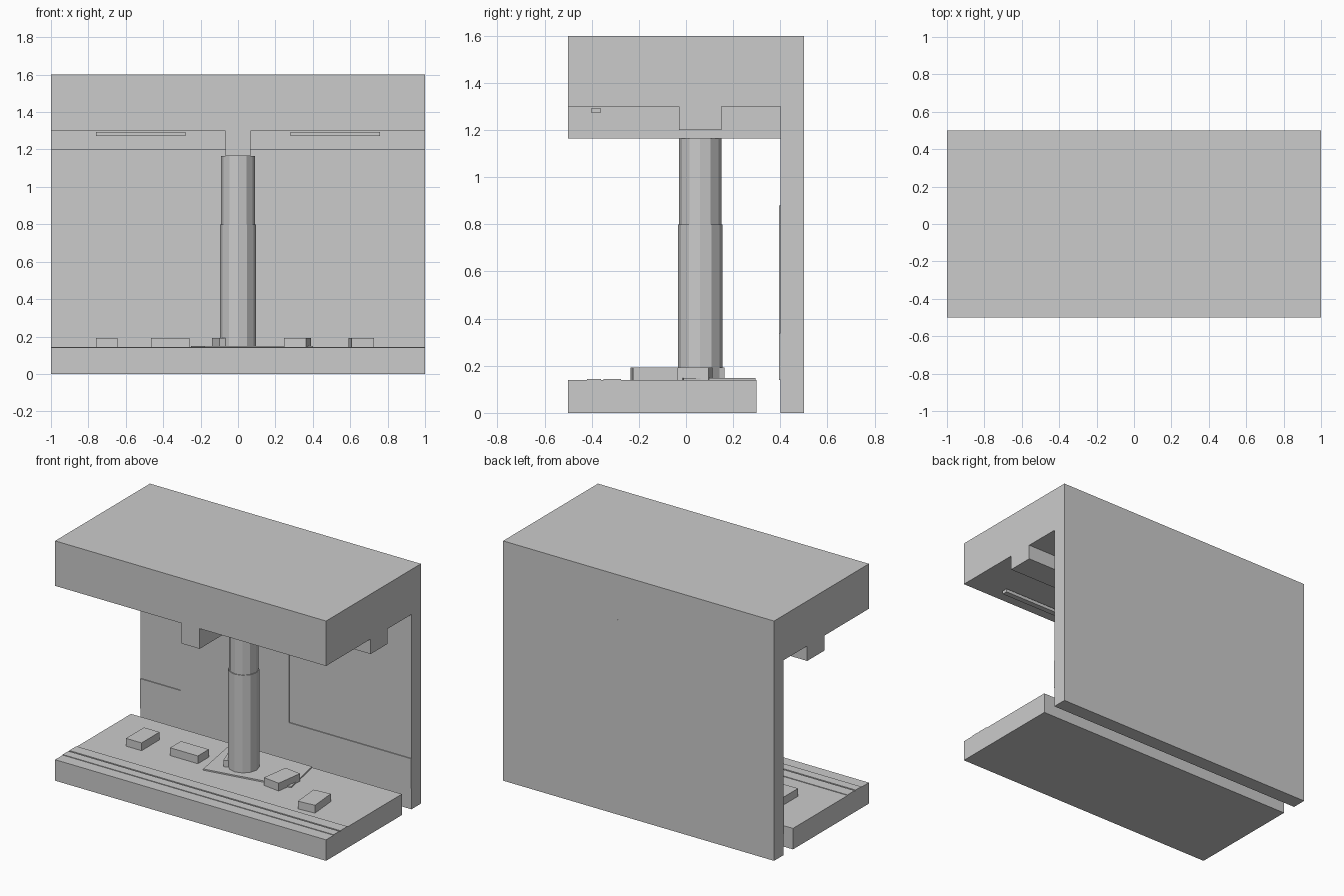
import bpy, bmesh
from math import radians
from mathutils import Matrix, Vector

cube = bpy.data.objects.get("Cube")
if cube:
    bpy.data.objects.remove(cube, do_unlink=True)

grey = bpy.data.materials.new("light_grey")
grey.use_nodes = True
colour = (0.6, 0.6, 0.6, 1)
grey.diffuse_color = colour
grey.node_tree.nodes["Principled BSDF"].inputs["Base Color"].default_value = colour


def finish(name, bm):
    bmesh.ops.recalc_face_normals(bm, faces=bm.faces)
    mesh = bpy.data.meshes.new(name)
    bm.to_mesh(mesh)
    bm.free()
    mesh.materials.append(grey)
    obj = bpy.data.objects.new(name, mesh)
    bpy.context.collection.objects.link(obj)
    return obj


def box(name, x, y, z, turn=0):
    """Box from (min, max) ranges, turned about its own vertical axis."""
    bm = bmesh.new()
    size = Vector((x[1] - x[0], y[1] - y[0], z[1] - z[0]))
    centre = Vector((sum(x), sum(y), sum(z))) / 2
    matrix = (Matrix.Translation(centre) @ Matrix.Rotation(radians(turn), 4, "Z")
              @ Matrix.Diagonal((*size, 1)))
    bmesh.ops.create_cube(bm, size=1, matrix=matrix)
    return finish(name, bm)


def prism(name, outline, depth):
    """Extrude a closed outline of 3D points along a vector."""
    bm = bmesh.new()
    face = bm.faces.new([bm.verts.new(p) for p in outline])
    new = bmesh.ops.extrude_face_region(bm, geom=[face], use_keep_orig=True)["geom"]
    verts = [v for v in new if isinstance(v, bmesh.types.BMVert)]
    bmesh.ops.translate(bm, verts=verts, vec=depth)
    return finish(name, bm)


def column(name, radius, bottom, top):
    bm = bmesh.new()
    bmesh.ops.create_cone(bm, cap_ends=True, segments=12, radius1=radius, radius2=radius,
                          depth=top - bottom,
                          matrix=Matrix.Translation((0, 0.06, (top + bottom) / 2)))
    return finish(name, bm)


# Building shell
full = (-1, 1)
floor = 0.14
box("platform", full, (-0.5, 0.3), (0, floor))
box("back_wall", full, (0.4, 0.5), (0, 1.3))
box("roof", full, (-0.5, 0.5), (1.3, 1.6))

# Ceiling beams
box("long_beam", full, (-0.03, 0.15), (1.2, 1.3))
box("cross_beam", (-0.067, 0.067), (-0.5, 0.4), (1.165, 1.3))

# Ceiling light bars
for side, start in (("right", -0.76), ("left", 0.28)):
    box(side + "_light_bar", (start, start + 0.48), (-0.4, -0.362), (1.272, 1.294))

# Raised wall panel with a taller middle section
low, mid, high = 0.14, 0.34, 0.88
steps = [(-1, low), (1, low), (1, mid), (0.1, mid), (0.1, high),
         (-0.7, high), (-0.7, mid), (-1, mid)]
prism("wall_panel", [(x, 0.4, z) for x, z in steps], (0, -0.006, 0))

# Column
column("column_lower", 0.095, floor, 0.8)
column("column_upper", 0.09, 0.8, 1.165)

# Floor strips along the platform edge
box("front_floor_strip", full, (-0.42, -0.36), (floor, 0.144))
box("rear_floor_strip", full, (-0.35, -0.275), (floor, 0.144))

# Floor mat under the column
mat = [(-0.18, -0.11), (0.4, -0.01), (0.34, 0.295), (-0.25, 0.295)]
prism("floor_mat", [(x, y, floor) for x, y in mat], (0, 0, 0.009))

# Low blocks: centre, width, length and turn
blocks = [(-0.703, 0, 0.115, 0.19, 0), (-0.362, 0.005, 0.205, 0.115, 0),
          (-0.03, 0.075, 0.19, 0.12, 20), (0.318, 0.01, 0.12, 0.19, -8),
          (0.658, -0.135, 0.12, 0.19, 5)]
for i, (x, y, w, d, turn) in enumerate(blocks):
    box("floor_block_%d" % (i + 1), (x - w / 2, x + w / 2), (y - d / 2, y + d / 2),
        (floor, 0.192), turn)
